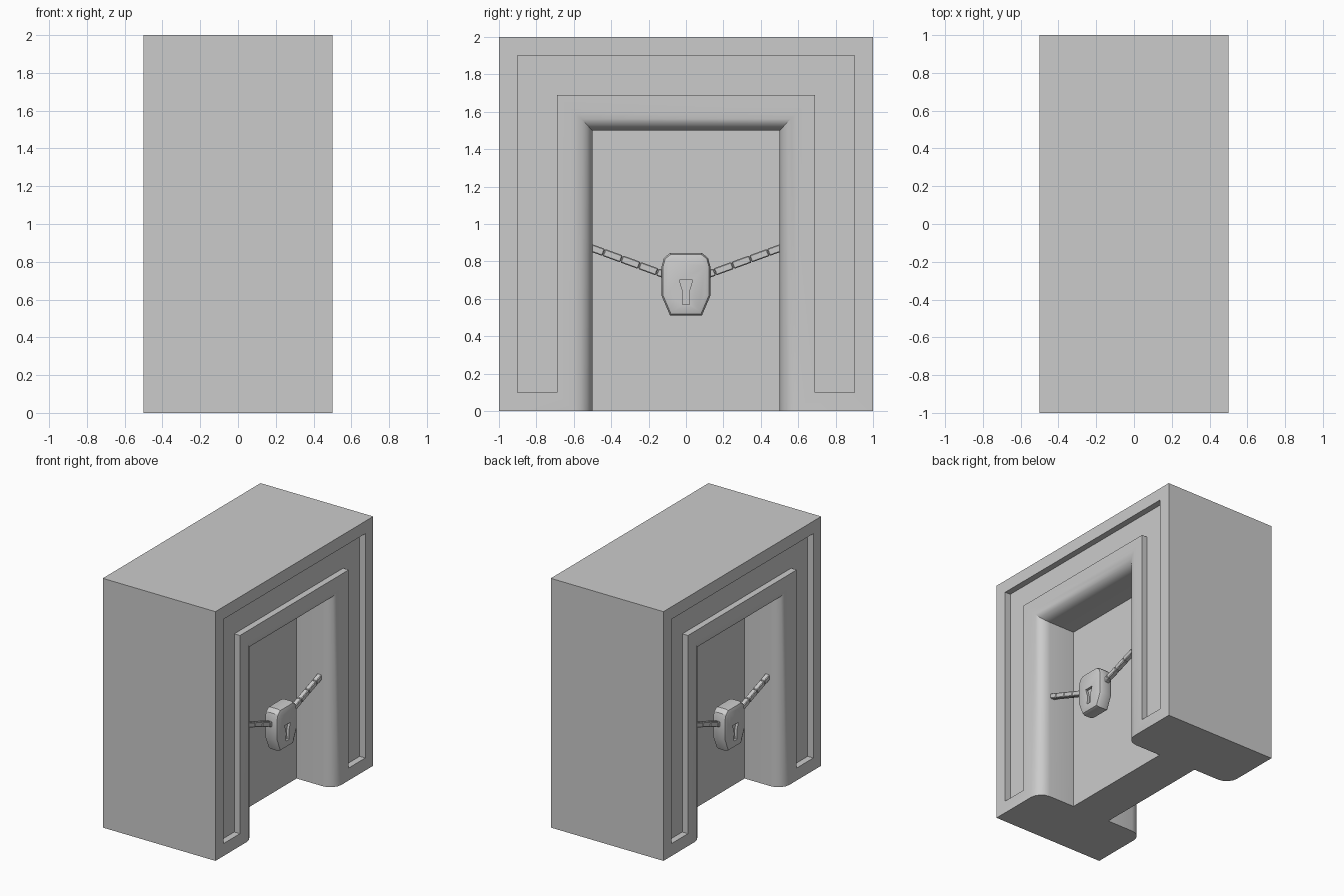
import bpy, bmesh, math
from mathutils import Matrix

if "Cube" in bpy.data.objects:
    bpy.data.objects.remove(bpy.data.objects["Cube"])


def loft(name, rings):
    """Skin a closed solid through rings of (x, [(y, z), ...])."""
    bm = bmesh.new()
    rows = [[bm.verts.new((x, y, z)) for y, z in pts] for x, pts in rings]
    n = len(rows[0])
    for a, b in zip(rows, rows[1:]):
        for i in range(n):
            j = (i + 1) % n
            bm.faces.new((a[i], a[j], b[j], b[i]))
    bm.faces.new(rows[0])
    bm.faces.new(rows[-1])
    bmesh.ops.recalc_face_normals(bm, faces=bm.faces)
    mesh = bpy.data.meshes.new(name)
    bm.to_mesh(mesh)
    bm.free()
    obj = bpy.data.objects.new(name, mesh)
    bpy.context.collection.objects.link(obj)
    return obj


def select(obj):
    bpy.ops.object.select_all(action='DESELECT')
    obj.select_set(True)
    bpy.context.view_layer.objects.active = obj


def cut(obj, cutter):
    cutter.hide_render = True
    mod = obj.modifiers.new("cut", 'BOOLEAN')
    mod.operation = 'DIFFERENCE'
    mod.solver = 'EXACT'
    mod.object = cutter
    select(obj)
    bpy.ops.object.modifier_apply(modifier=mod.name)
    bpy.data.objects.remove(cutter)


def mirrored(half):
    """Complete a left-right symmetric outline given its +y half."""
    return half + [(-y, z) for y, z in reversed(half)]


def arch(o):
    return mirrored([(0.5 + o, -0.1), (0.5 + o, 1.5 + o)])


# Solid block
block = loft("wall_block", [(x, [(-1, 0), (1, 0), (1, 2), (-1, 2)]) for x in (-0.5, 0.5)])

R, STEPS = 0.1, 4
groove = mirrored([(0.69, 1.69), (0.69, 0.1), (0.9, 0.1), (0.9, 1.9)])
groove = [(0.69, 1.69), (0.69, 0.1), (0.9, 0.1), (0.9, 1.9),
          (-0.9, 1.9), (-0.9, 0.1), (-0.69, 0.1), (-0.69, 1.69)]
body = mirrored([(0.085, 0.51), (0.13, 0.615), (0.13, 0.775), (0.118, 0.818), (0.085, 0.845)])
keyhole = mirrored([(0.02, 0.57), (0.015, 0.635), (0.036, 0.70)])

for s, side in ((1, "right"), (-1, "left")):
    # Doorway recess with rounded opening edge
    rings = [(s * 0.17, arch(0))]
    for i in range(STEPS + 1):
        a = math.pi / 2 * i / STEPS
        rings.append((s * (0.5 - R + R * math.sin(a)), arch(R * (1 - math.cos(a)))))
    rings.append((s * 0.6, arch(R)))
    cut(block, loft("doorway_cutter", rings))

    # Inset frame groove
    cut(block, loft("groove_cutter", [(s * 0.45, groove), (s * 0.6, groove)]))

    # Padlock body with rounded rims and keyhole
    lock = loft("padlock_" + side, [(s * 0.32, body), (s * 0.44, body)])
    bev = lock.modifiers.new("rim", 'BEVEL')
    bev.width = 0.027
    bev.segments = 2
    bev.angle_limit = math.radians(75)
    select(lock)
    bpy.ops.object.modifier_apply(modifier=bev.name)
    cut(lock, loft("keyhole_cutter", [(s * 0.42, keyhole), (s * 0.5, keyhole)]))
    select(lock)
    bpy.ops.object.shade_smooth_by_angle(angle=math.radians(30))

    # Chain links running up to both jambs
    bm = bmesh.new()
    for d in (1, -1):
        for i in range(5):
            y = 0.107 + 0.095 * i
            z = 0.735 + 0.365 * (y - 0.13)
            m = (Matrix.Translation((s * 0.373, d * y, z))
                 @ Matrix.Rotation(d * math.radians(20), 4, 'X')
                 @ Matrix.Diagonal((0.04, 0.1, 0.04, 1)))
            bmesh.ops.create_cube(bm, size=1, matrix=m)
    bmesh.ops.bevel(bm, geom=bm.edges[:], offset=0.005, segments=1, affect='EDGES')
    mesh = bpy.data.meshes.new("chain_" + side)
    bm.to_mesh(mesh)
    bm.free()
    bpy.context.collection.objects.link(bpy.data.objects.new("chain_" + side, mesh))

select(block)
bpy.ops.object.shade_smooth_by_angle(angle=math.radians(30))
